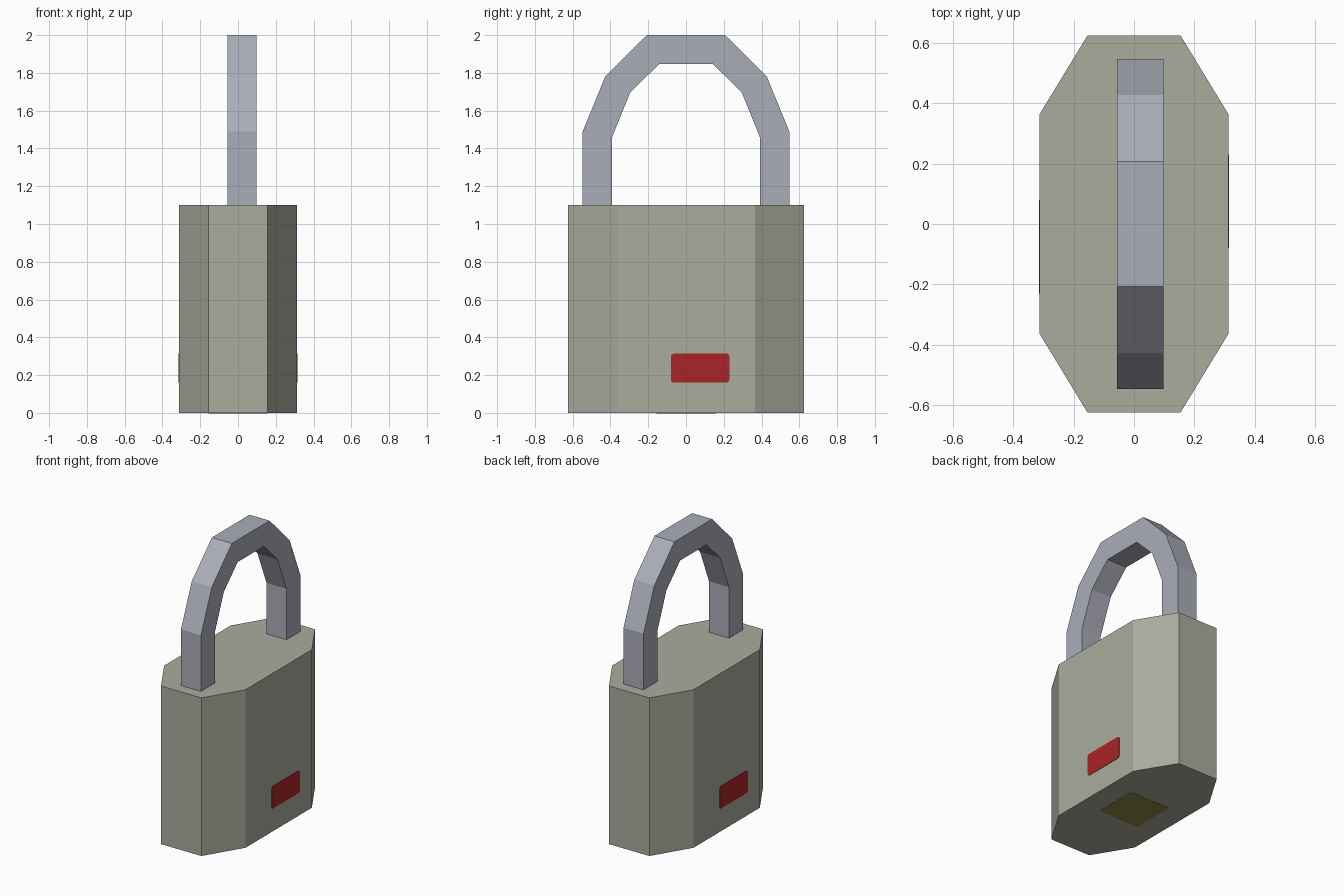
import bpy
import bmesh
from mathutils import Vector

if "Cube" in bpy.data.objects:
    bpy.data.objects.remove(bpy.data.objects["Cube"])


def material(name, r, g, b):
    def lin(c):
        c /= 255
        return c / 12.92 if c <= 0.04045 else ((c + 0.055) / 1.055) ** 2.4
    m = bpy.data.materials.new(name)
    m.diffuse_color = (lin(r), lin(g), lin(b), 1)
    m.use_nodes = True
    m.node_tree.nodes["Principled BSDF"].inputs["Base Color"].default_value = m.diffuse_color
    return m


body_grey = material("body_grey", 170, 172, 157)
steel = material("steel", 171, 174, 185)
red = material("red", 168, 36, 38)
olive = material("olive", 143, 135, 74)


def prism(name, points, depth, mat):
    """Extrude a closed outline of 3D points along the depth vector."""
    bm = bmesh.new()
    a = [bm.verts.new(p) for p in points]
    b = [bm.verts.new(Vector(p) + Vector(depth)) for p in points]
    bm.faces.new(a)
    bm.faces.new(b[::-1])
    n = len(a)
    for i in range(n):
        j = (i + 1) % n
        bm.faces.new((a[i], b[i], b[j], a[j]))
    bmesh.ops.recalc_face_normals(bm, faces=bm.faces)
    me = bpy.data.meshes.new(name)
    bm.to_mesh(me)
    bm.free()
    me.materials.append(mat)
    ob = bpy.data.objects.new(name, me)
    bpy.context.collection.objects.link(ob)
    return ob


def clipped_rect(u0, u1, v0, v1, c=0.012):
    """Rectangle with slightly clipped corners."""
    return [(u0 + c, v0), (u1 - c, v0), (u1, v0 + c), (u1, v1 - c),
            (u1 - c, v1), (u0 + c, v1), (u0, v1 - c), (u0, v0 + c)]


# Lock body: eight-sided block
half = [(0.155, -0.625), (0.313, -0.365), (0.313, 0.365), (0.155, 0.625)]
outline = half + [(-x, -y) for x, y in half]
prism("lock_body", [(x, y, 0) for x, y in outline], (0, 0, 1.1), body_grey)

# Shackle: faceted arch, mirrored across y
outer = [(0.547, 1.1), (0.547, 1.49), (0.428, 1.78), (0.207, 2.0)]
inner = [(0.393, 1.1), (0.393, 1.455), (0.295, 1.697), (0.143, 1.846)]
arch = (outer + [(-y, z) for y, z in reversed(outer)]
        + [(-y, z) for y, z in inner] + inner[::-1])
prism("shackle", [(-0.056, y, z) for y, z in arch], (0.154, 0, 0), steel)

# Red plates on both broad sides, placed by half-turn symmetry
for side, name in ((1, "right_red_plate"), (-1, "left_red_plate")):
    pts = clipped_rect(-0.08, 0.23, 0.16, 0.315)
    prism(name, [(side * 0.312, side * y, z) for y, z in pts],
          (side * 0.004, 0, 0), red)

# Square plate under the body
pts = clipped_rect(-0.155, 0.155, -0.155, 0.155)
prism("bottom_plate", [(x, y, 0.001) for x, y in pts], (0, 0, -0.004), olive)
